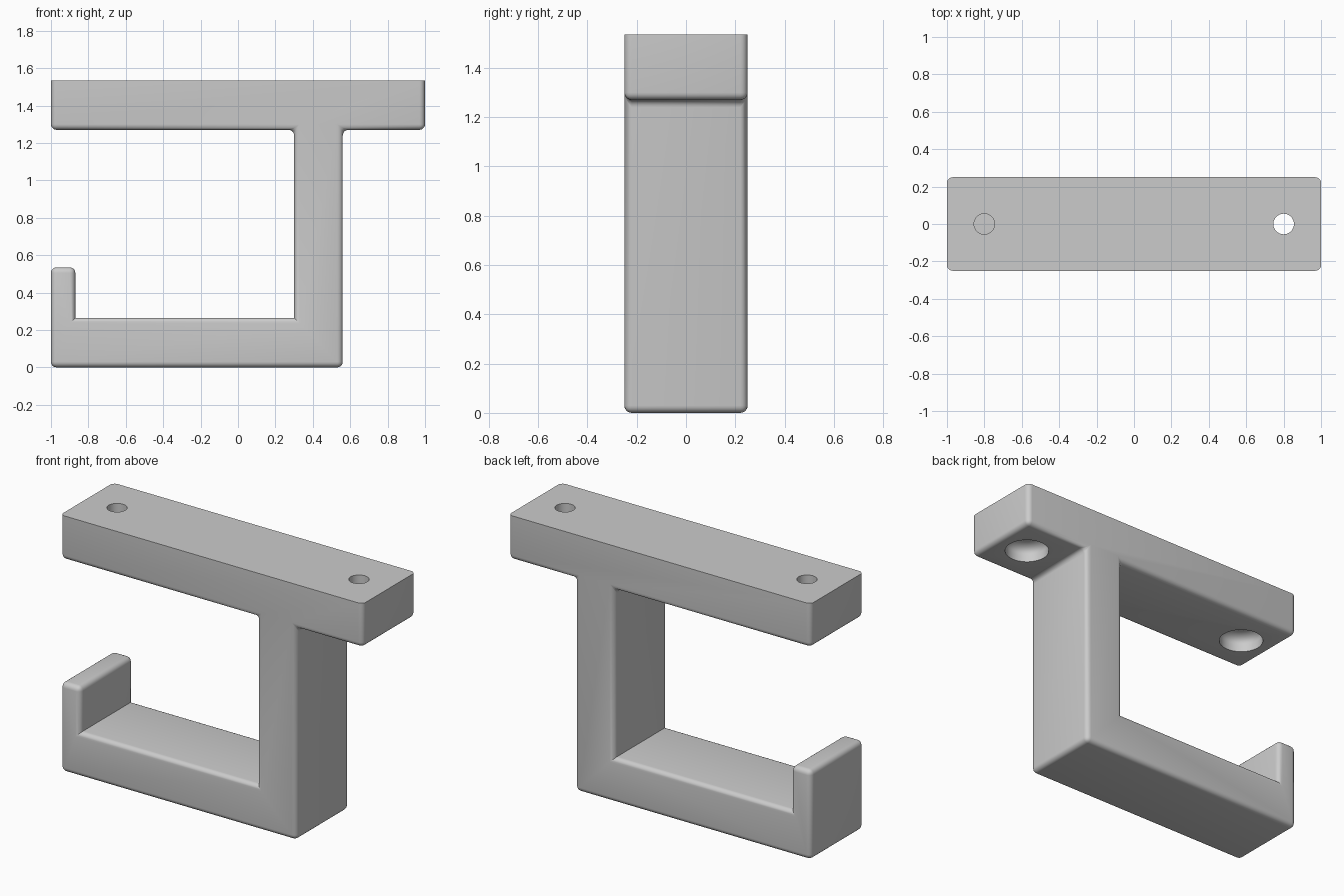
import bpy, bmesh, math
from mathutils import Vector

if "Cube" in bpy.data.objects:
    bpy.data.objects.remove(bpy.data.objects["Cube"])

DEPTH, TOP, ROUND = 0.25, 1.535, 0.03

grey = bpy.data.materials.new("plain_grey")
grey.use_nodes = True
colour = (0.6, 0.6, 0.6, 1)
grey.diffuse_color = colour
grey.node_tree.nodes["Principled BSDF"].inputs["Base Color"].default_value = colour


def add_object(name, bm):
    bmesh.ops.recalc_face_normals(bm, faces=bm.faces)
    mesh = bpy.data.meshes.new(name)
    bm.to_mesh(mesh)
    bm.free()
    mesh.materials.append(grey)
    obj = bpy.data.objects.new(name, mesh)
    bpy.context.collection.objects.link(obj)
    return obj


# Side outline: mounting plate, post, tray and upturned lip
outline = [(-1, 0), (0.56, 0), (0.56, 1.27), (1, 1.27), (1, TOP), (-1, TOP),
           (-1, 1.27), (0.30, 1.27), (0.30, 0.265), (-0.87, 0.265),
           (-0.87, 0.535), (-1, 0.535)]
bm = bmesh.new()
face = bm.faces.new([bm.verts.new((x, -DEPTH, z)) for x, z in outline])
extruded = bmesh.ops.extrude_face_region(bm, geom=[face])["geom"]
bmesh.ops.translate(bm, vec=(0, 2 * DEPTH, 0),
                    verts=[v for v in extruded if isinstance(v, bmesh.types.BMVert)])
bmesh.ops.recalc_face_normals(bm, faces=bm.faces)


# Round every edge except the mounting face rim and the tray's inner corners
def is_rounded(edge):
    a, b = (v.co for v in edge.verts)
    on_top = min(a.z, b.z) > TOP - 0.01
    tray_corner = abs(a.y - b.y) > DEPTH and abs(a.z - 0.265) < 0.01
    return not (on_top or tray_corner)


bmesh.ops.bevel(bm, geom=[e for e in bm.edges if is_rounded(e)], offset=ROUND,
                segments=5, profile=0.5, affect='EDGES', clamp_overlap=False)
hook = add_object("hanging_hook", bm)

# Screw holes: a wide head pocket with a domed seat, then a narrow shaft
wide, narrow, base = 0.125, 0.055, 1.27
seat = [(narrow + (wide - narrow) * math.cos(t), base + 0.05 + 0.05 * math.sin(t))
        for t in (i * math.pi / 12 for i in range(7))]
section = [(0, base - 0.1), (wide, base - 0.1)] + seat + [(narrow, TOP + 0.1), (0, TOP + 0.1)]
for side, x in (("right", -0.8), ("left", 0.8)):
    bm = bmesh.new()
    points = [bm.verts.new((x + r, 0, z)) for r, z in section]
    edges = [bm.edges.new(pair) for pair in zip(points, points[1:])]
    bmesh.ops.spin(bm, geom=points + edges, cent=(x, 0, 0), axis=(0, 0, 1),
                   angle=2 * math.pi, steps=40, use_duplicate=False)
    bmesh.ops.remove_doubles(bm, verts=bm.verts, dist=0.0005)
    cutter = add_object(side + "_screw_hole_cutter", bm)
    cutter.hide_render = True
    cutter.hide_set(True)
    cut = hook.modifiers.new(side + "_screw_hole", 'BOOLEAN')
    cut.operation, cut.solver, cut.object = 'DIFFERENCE', 'EXACT', cutter

# Apply the cuts and smooth the rounded edges
bpy.context.view_layer.objects.active = hook
hook.select_set(True)
for name in [m.name for m in hook.modifiers]:
    bpy.ops.object.modifier_apply(modifier=name)
bpy.ops.object.shade_smooth_by_angle(angle=math.radians(35))
for cutter in [o for o in bpy.data.objects if o.name.endswith("_cutter")]:
    bpy.data.objects.remove(cutter)
